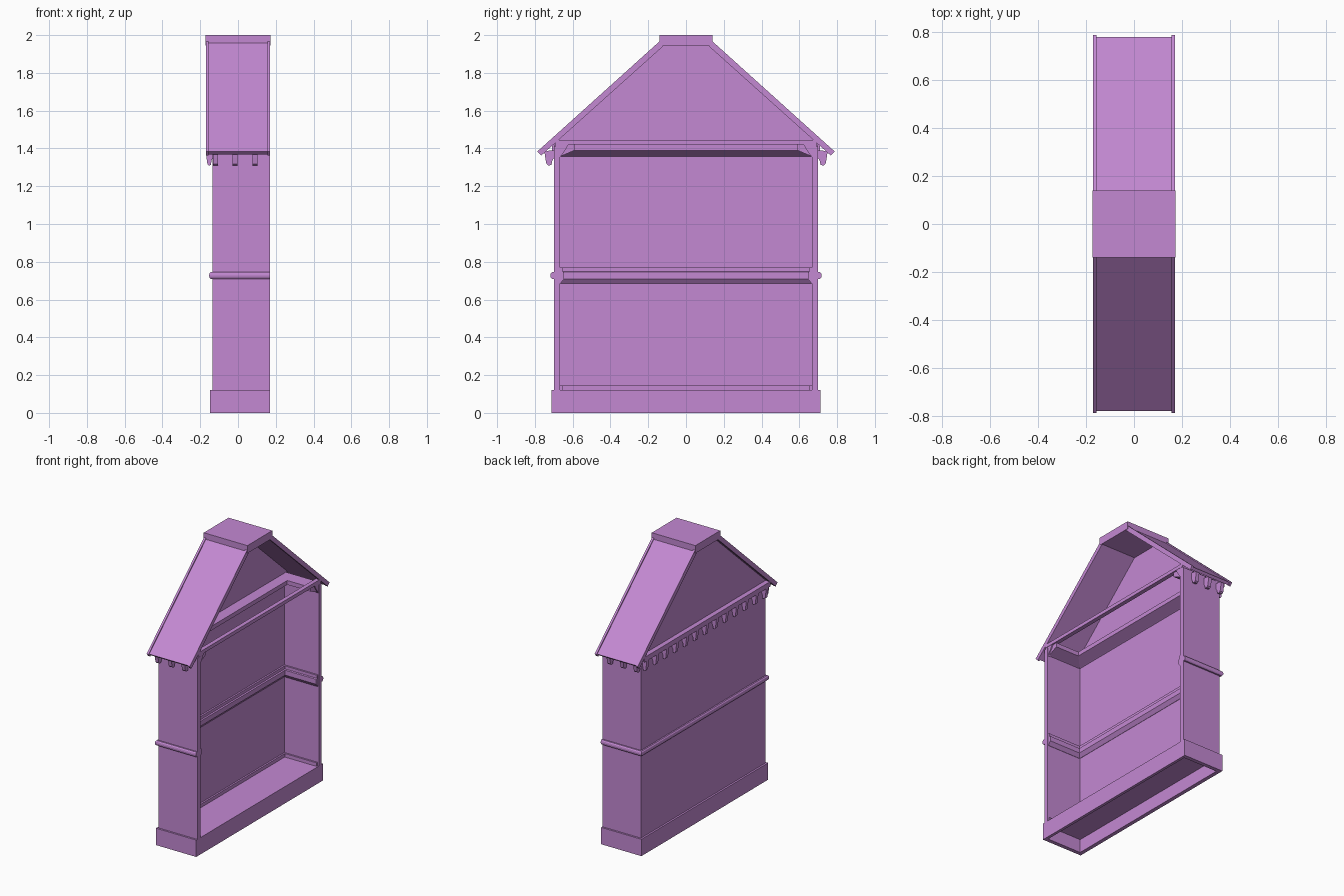
import bpy, bmesh

if "Cube" in bpy.data.objects:
    bpy.data.objects.remove(bpy.data.objects["Cube"])

mat = bpy.data.materials.new("painted_wood")
mat.diffuse_color = (0.55, 0.25, 0.65, 1)
mat.use_nodes = True
mat.node_tree.nodes["Principled BSDF"].inputs["Base Color"].default_value = mat.diffuse_color
X, Y, F = 0.135, 0.70, 0.17      # back face, side face, open front plane


def finish(name, verts, faces):
    me = bpy.data.meshes.new(name)
    me.from_pydata(verts, [], faces)
    bm = bmesh.new()
    bm.from_mesh(me)
    bmesh.ops.recalc_face_normals(bm, faces=bm.faces)
    bm.to_mesh(me)
    bm.free()
    ob = bpy.data.objects.new(name, me)
    me.materials.append(mat)
    bpy.context.collection.objects.link(ob)
    return ob


def prism(name, pts, a, b, axis="x"):
    """Extrude a (horizontal, z) outline along x or y from a to b."""
    n = len(pts)
    v = [(c, p, z) if axis == "x" else (p, c, z) for c in (a, b) for p, z in pts]
    f = [tuple(range(n)), tuple(range(n, 2 * n))]
    f += [(i, (i + 1) % n, n + (i + 1) % n, n + i) for i in range(n)]
    return finish(name, v, f)


def box(name, x0, x1, y0, y1, z0, z1):
    return prism(name, [(y0, z0), (y1, z0), (y1, z1), (y0, z1)], x0, x1)


def surround(name, prof, front=F):
    """Sweep an (outward offset, z) profile round one side, the back, the other side."""
    n = len(prof)
    v = []
    for d, z in prof:
        v += [(front, -Y - d, z), (-X - d, -Y - d, z), (-X - d, Y + d, z), (front, Y + d, z)]
    f = []
    for i in range(n):
        j = (i + 1) % n
        f += [(4 * i + k, 4 * i + k + 1, 4 * j + k + 1, 4 * j + k) for k in range(3)]
    f += [tuple(4 * i for i in range(n)), tuple(4 * i + 3 for i in range(n))]
    return finish(name, v, f)


def band(d0, d1, z0, z1):
    return [(d0, z0), (d1, z0), (d1, z1), (d0, z1)]


# Hollow plinth and ground floor
surround("plinth", band(-0.015, 0.013, 0, 0.12))
box("plinth_front", F - 0.02, F, -0.70, 0.70, 0, 0.12)
box("ground_floor", -0.12, F - 0.001, -0.69, 0.69, 0.095, 0.12)

# Side walls and back panel
surround("walls", band(-0.033, 0, 0.11, 1.41))
surround("lower_skirting", band(-0.045, -0.03, 0.12, 0.145), F - 0.01)

# Middle moulding outside, ledge inside
surround("outer_moulding", [(-0.01, 0.71), (0.010, 0.71), (0.016, 0.717), (0.018, 0.727),
                            (0.016, 0.738), (0.010, 0.745), (-0.01, 0.745)])
surround("inner_ledge", [(-0.03, 0.685), (-0.035, 0.685), (-0.055, 0.71), (-0.055, 0.745),
                         (-0.045, 0.748), (-0.045, 0.77), (-0.03, 0.77)], F - 0.005)

# Upper cornice, forming the open attic floor, and its front rail
surround("upper_cornice", [(-0.03, 1.355), (-0.04, 1.36), (-0.11, 1.39), (-0.11, 1.42),
                           (-0.01, 1.42), (-0.01, 1.37)], F - 0.01)
box("attic_front_rail", 0.14, F, -0.69, 0.69, 1.42, 1.445)
box("back_rail", -0.17, -0.12, -0.71, 0.71, 1.385, 1.42)

# Gable panel at the back
prism("gable_back", [(-0.70, 1.40), (0.70, 1.40), (0.70, 1.425), (0.125, 1.945),
                     (-0.125, 1.945), (-0.70, 1.425)], -X, -X + 0.03)

# Roof slopes with raised edge boards, and flat cap
for s, side in ((-1, "left"), (1, "right")):
    slab = [(0.778, 1.383), (0.14, 1.957), (0.12, 1.945), (0.762, 1.369)]
    board = [(0.787, 1.384), (0.14, 1.967), (0.12, 1.942), (0.767, 1.362)]
    prism("roof_slope_" + side, [(s * p, z) for p, z in slab], -0.16, 0.16)
    for x0, x1, end in ((-0.17, -0.155, "back"), (0.155, 0.17, "front")):
        prism(f"roof_edge_{side}_{end}", [(s * p, z) for p, z in board], x0, x1)
    # small corner brackets at the top of the front opening
    prism("corner_brace_" + side, [(s * 0.69, 1.33), (s * 0.665, 1.355), (s * 0.64, 1.39),
                                   (s * 0.62, 1.425), (s * 0.69, 1.425)], 0.145, F - 0.002)
box("roof_cap", -0.172, 0.172, -0.14, 0.14, 1.945, 2.0)

# Eave brackets along both sides and the back
brk = [(-0.005, 1.392), (0.05, 1.385), (0.045, 1.35), (0.039, 1.318), (0.03, 1.31),
       (0.012, 1.312), (0.008, 1.335), (-0.005, 1.355)]
for s in (-1, 1):
    for x in (-0.12, -0.015, 0.09):
        prism("side_bracket", [(s * (Y + d), z) for d, z in brk], x - 0.013, x + 0.013)
for i in range(13):
    y = -0.672 + i * 0.112
    prism("back_bracket", [(-X - d * 0.7, z) for d, z in brk], y - 0.013, y + 0.013, "y")
